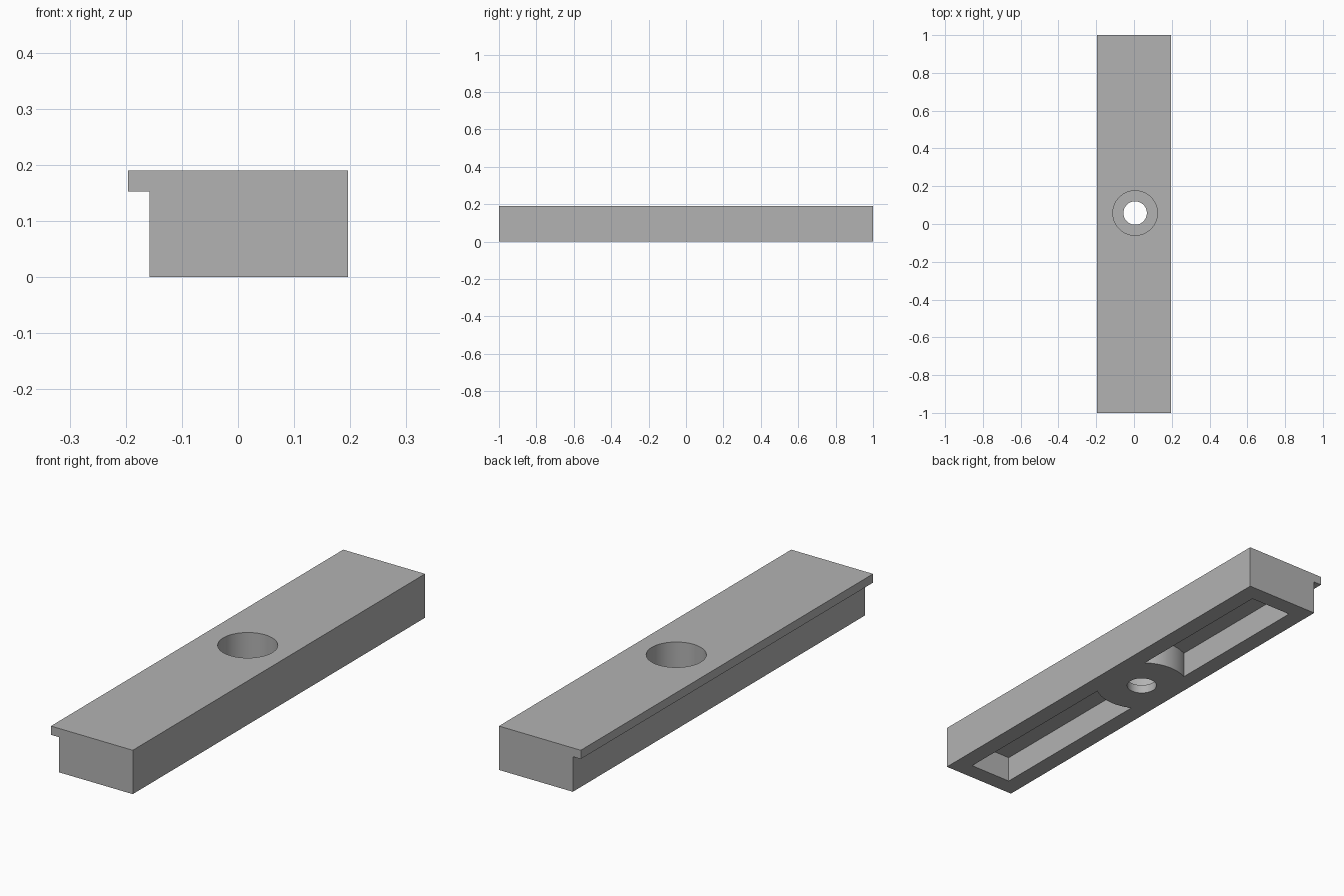
import bpy, bmesh
from math import asin, cos, sin, pi, radians

cube = bpy.data.objects.get("Cube")
if cube:
    bpy.data.objects.remove(cube, do_unlink=True)

# Main dimensions
HALF_W, HEIGHT, UNIT = 0.196, 0.19, 0.038
WALL = 2 * UNIT
BODY_LEFT = -HALF_W + UNIT
HOLE_X, HOLE_Y = 0.006, 0.058
BORE_R, HOLE_R = 0.118, 0.062
BOSS_R = BORE_R + WALL

grey = bpy.data.materials.new("plain grey")
grey.use_nodes = True
grey.diffuse_color = (0.45, 0.45, 0.45, 1)
grey.node_tree.nodes["Principled BSDF"].inputs["Base Color"].default_value = grey.diffuse_color


def prism(name, outline, offset):
    """Extrude a closed outline of 3D points along an offset."""
    bm = bmesh.new()
    face = bm.faces.new([bm.verts.new(p) for p in outline])
    grown = bmesh.ops.extrude_face_region(bm, geom=[face], use_keep_orig=True)
    verts = [v for v in grown["geom"] if isinstance(v, bmesh.types.BMVert)]
    bmesh.ops.translate(bm, verts=verts, vec=offset)
    bmesh.ops.recalc_face_normals(bm, faces=bm.faces)
    mesh = bpy.data.meshes.new(name)
    bm.to_mesh(mesh)
    bm.free()
    mesh.materials.append(grey)
    obj = bpy.data.objects.new(name, mesh)
    bpy.context.collection.objects.link(obj)
    return obj


def disc(name, radius, low, high, sides=64):
    ring = [(HOLE_X + radius * cos(2 * pi * i / sides),
             HOLE_Y + radius * sin(2 * pi * i / sides), low) for i in range(sides)]
    return prism(name, ring, (0, 0, high - low))


def pocket(name, side):
    """Underside pocket whose inner end curves around the boss."""
    x0, x1 = BODY_LEFT + WALL, HALF_W - WALL
    a0, a1 = asin((x0 - HOLE_X) / BOSS_R), asin((x1 - HOLE_X) / BOSS_R)
    steps = 20
    arc = [a0 + (a1 - a0) * i / steps for i in range(steps + 1)]
    outline = [(HOLE_X + BOSS_R * sin(a), HOLE_Y + side * BOSS_R * cos(a), -0.1) for a in arc]
    end = side * (1 - WALL)
    outline += [(x1, end, -0.1), (x0, end, -0.1)]
    return prism(name, outline, (0, 0, 0.1 + HEIGHT - WALL))


# Bar with an overhanging lip along one long edge
section = [(BODY_LEFT, 0), (HALF_W, 0), (HALF_W, HEIGHT), (-HALF_W, HEIGHT),
           (-HALF_W, HEIGHT - UNIT), (BODY_LEFT, HEIGHT - UNIT)]
bar = prism("lipped_bar", [(x, -1, z) for x, z in section], (0, 2, 0))

# Counterbored hole and the two underside pockets
cutters = [disc("counterbore_cutter", BORE_R, UNIT, HEIGHT + 0.1),
           disc("through_hole_cutter", HOLE_R, -0.1, HEIGHT),
           pocket("front_pocket_cutter", -1),
           pocket("back_pocket_cutter", 1)]
for cutter in cutters:
    cutter.hide_render = True
    cut = bar.modifiers.new(cutter.name, "BOOLEAN")
    cut.operation, cut.solver, cut.object = "DIFFERENCE", "EXACT", cutter

# Bake the cuts and discard the cutters
bpy.context.view_layer.update()
result = bpy.data.meshes.new_from_object(bar.evaluated_get(bpy.context.evaluated_depsgraph_get()))
bar.modifiers.clear()
bar.data = result
for cutter in cutters:
    bpy.data.objects.remove(cutter, do_unlink=True)

# Smooth round walls, crisp edges
bpy.ops.object.select_all(action="DESELECT")
bar.select_set(True)
bpy.context.view_layer.objects.active = bar
bpy.ops.object.shade_smooth_by_angle(angle=radians(30))
